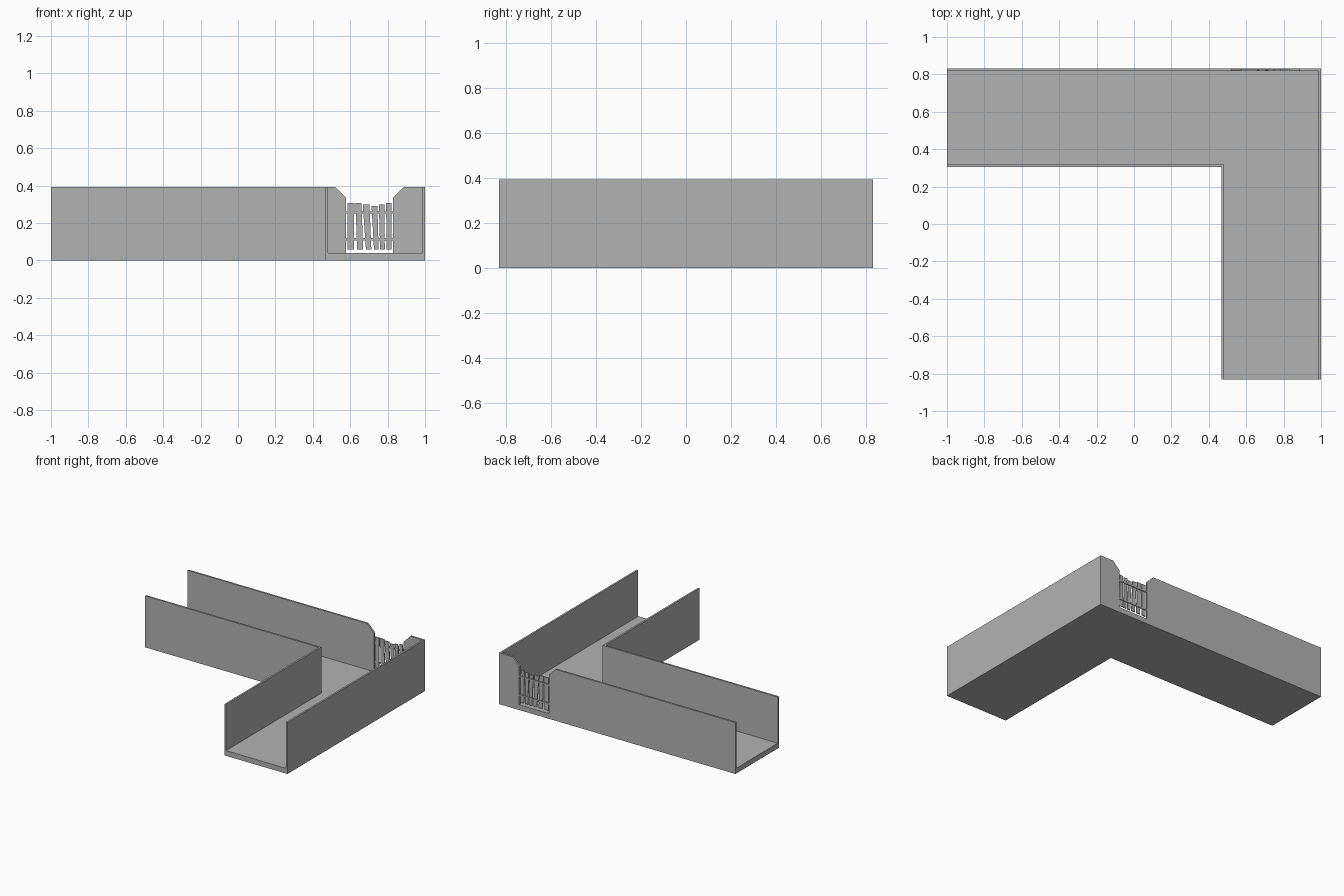
import bpy
import bmesh

default = bpy.data.objects.get("Cube")
if default:
    bpy.data.objects.remove(default, do_unlink=True)

grey = bpy.data.materials.new("plain_grey")
grey.use_nodes = True
colour = (0.45, 0.45, 0.45, 1)
grey.diffuse_color = colour
grey.node_tree.nodes["Principled BSDF"].inputs["Base Color"].default_value = colour


def prism(name, outline, axis, low, high):
    """Extrude a flat outline along y or z between low and high."""
    def place(u, v, w):
        return (u, w, v) if axis == "y" else (u, v, w)
    bm = bmesh.new()
    base = bm.faces.new([bm.verts.new(place(u, v, low)) for u, v in outline])
    side = bmesh.ops.extrude_face_region(bm, geom=[base])["geom"]
    shift = place(0, 0, high - low)
    bmesh.ops.translate(bm, vec=shift, verts=[g for g in side if isinstance(g, bmesh.types.BMVert)])
    bmesh.ops.recalc_face_normals(bm, faces=bm.faces)
    mesh = bpy.data.meshes.new(name)
    bm.to_mesh(mesh)
    bm.free()
    mesh.materials.append(grey)
    obj = bpy.data.objects.new(name, mesh)
    bpy.context.collection.objects.link(obj)
    return obj


END, SIDE, TOP, FLOOR, WALL = 1.0, 0.831, 0.393, 0.04, 0.014
IN_X, IN_Y = 0.467, 0.305
GAP_L, GAP_R, CHAMFER = 0.578, 0.829, 0.057

# Floor of the corner passage
prism("floor", [(-END, IN_Y), (IN_X, IN_Y), (IN_X, -SIDE), (END, -SIDE),
                (END, SIDE), (-END, SIDE)], "z", 0, FLOOR)

# Inner corner wall
prism("inner_wall", [(-END, IN_Y), (IN_X, IN_Y), (IN_X, -SIDE), (IN_X + WALL, -SIDE),
                     (IN_X + WALL, IN_Y + WALL), (-END, IN_Y + WALL)], "z", 0, TOP)

# Outer side wall
prism("outer_side_wall", [(END - WALL, -SIDE), (END, -SIDE), (END, SIDE),
                          (END - WALL, SIDE)], "z", 0, TOP)

# Outer back wall with a chamfered gateway
prism("outer_back_wall", [(-END, 0), (END, 0), (END, TOP), (GAP_R + CHAMFER, TOP),
                          (GAP_R, TOP - CHAMFER), (GAP_R, FLOOR), (GAP_L, FLOOR),
                          (GAP_L, TOP - CHAMFER), (GAP_L - CHAMFER, TOP), (-END, TOP)],
      "y", SIDE - WALL, SIDE)

# Gate slats: left and right edge at the top, then at the bottom, and top height
slats = [(0.586, 0.622, 0.586, 0.620, 0.308), (0.628, 0.660, 0.637, 0.669, 0.308),
         (0.667, 0.703, 0.684, 0.713, 0.300), (0.714, 0.745, 0.727, 0.752, 0.290),
         (0.753, 0.782, 0.760, 0.785, 0.300), (0.792, 0.820, 0.794, 0.822, 0.308)]
for i, (tl, tr, bl, br, top) in enumerate(slats):
    prism(f"gate_slat_{i + 1}", [(bl, 0.058), (br, 0.058), (tr, top), (tl, top)],
          "y", 0.818, 0.825)

# Gate rails behind the slats
for name, z in (("gate_lower_rail", 0.113), ("gate_upper_rail", 0.257)):
    prism(name, [(GAP_L, z - 0.006), (GAP_R, z - 0.006), (GAP_R, z + 0.006),
                 (GAP_L, z + 0.006)], "y", 0.825, SIDE)
